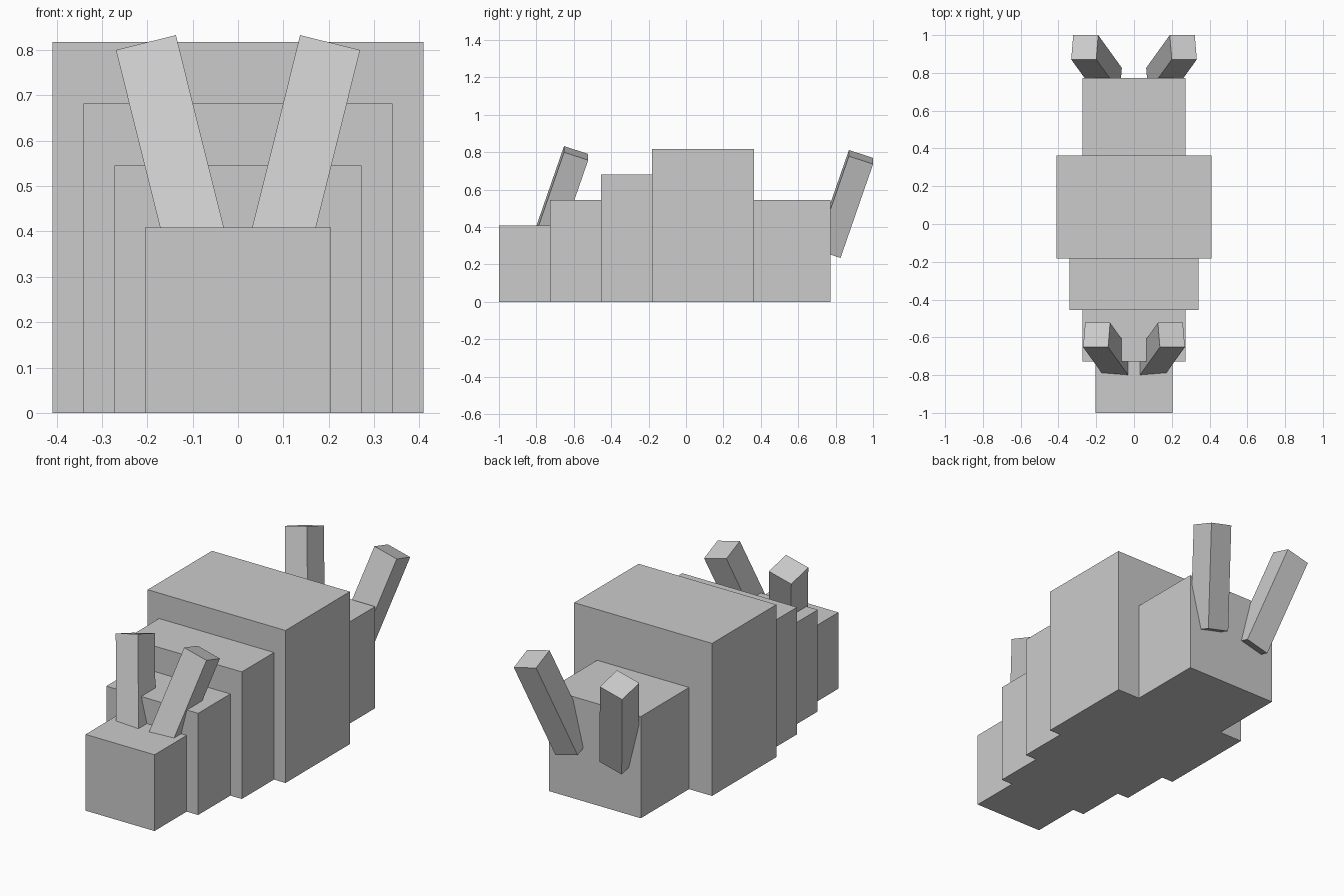
import bpy, bmesh, math
from mathutils import Matrix, Vector

if "Cube" in bpy.data.objects:
    bpy.data.objects.remove(bpy.data.objects["Cube"])

U = 3 / 44          # one block unit of the model


def add_box(name, lo, hi, matrix=Matrix.Identity(4)):
    """Box between two corners, optionally transformed."""
    lo, hi = Vector(lo), Vector(hi)
    bm = bmesh.new()
    bmesh.ops.create_cube(bm, size=1)
    size, mid = hi - lo, (lo + hi) / 2
    for v in bm.verts:
        v.co = matrix @ Vector([v.co[i] * size[i] + mid[i] for i in range(3)])
    mesh = bpy.data.meshes.new(name)
    bm.to_mesh(mesh)
    bm.free()
    obj = bpy.data.objects.new(name, mesh)
    bpy.context.collection.objects.link(obj)
    return obj


# Body segments, front to back: name, width and height, length (block units)
y = -1.0
for name, girth, length in (("head", 6, 4), ("neck", 8, 4), ("shoulder", 10, 4),
                            ("main_body", 12, 8), ("rear_body", 8, 6)):
    add_box(name, (-girth * U / 2, y, 0), (girth * U / 2, y + length * U, girth * U))
    y += length * U

# Leaning stalks, placed by their inner front top corner and mirrored
lean = Matrix.Rotation(math.radians(14), 4, 'Y') @ Matrix.Rotation(math.radians(-18.6), 4, 'X')
for name, corner in (("front_stalks", (0.137, -0.652, 0.833)),
                     ("rear_stalks", (0.20, 0.871, 0.812))):
    stalk = add_box(name, (0, 0, -8 * U), (2 * U, 2 * U, 0),
                    Matrix.Translation(corner) @ lean)
    mirror = stalk.modifiers.new("mirror", 'MIRROR')
    mirror.use_mirror_merge = False
